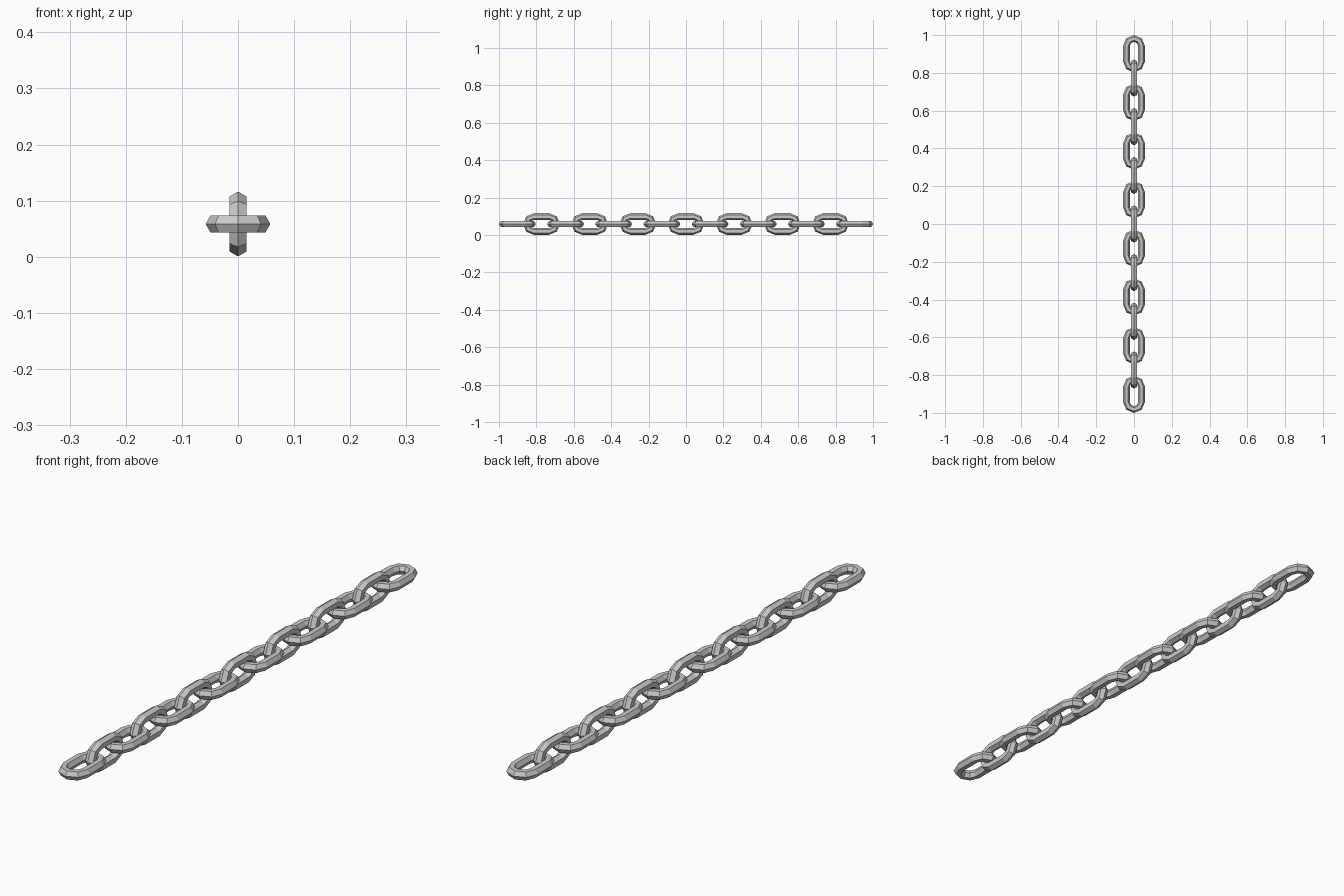
import bpy
import bmesh
from math import sin, cos, pi

if "Cube" in bpy.data.objects:
    bpy.data.objects.remove(bpy.data.objects["Cube"])

BAR = 0.018        # bar radius (six-sided section)
BEND = 0.0397      # centreline radius of the rounded ends
LENGTH = 0.197     # outer length of one link
COUNT = 15
PITCH = (2 - LENGTH) / (COUNT - 1)
HEIGHT = 0.0585    # height of the chain axis
STRAIGHT = LENGTH / 2 - BEND - BAR


def link_mesh():
    # sweep a hexagon round a stadium path, each end bent in four steps
    bm = bmesh.new()
    rings = []
    for end in (1, -1):
        for k in range(5):
            a = k * pi / 4 + (0 if end == 1 else pi)
            ring = []
            for s in range(6):
                b = s * pi / 3
                r = BEND + BAR * cos(b)
                ring.append(bm.verts.new((r * cos(a), r * sin(a) + end * STRAIGHT, BAR * sin(b))))
            rings.append(ring)
    for i, ring in enumerate(rings):
        nxt = rings[(i + 1) % len(rings)]
        for s in range(6):
            t = (s + 1) % 6
            bm.faces.new((ring[s], nxt[s], nxt[t], ring[t]))
    bmesh.ops.recalc_face_normals(bm, faces=bm.faces)
    mesh = bpy.data.meshes.new("chain_link")
    bm.to_mesh(mesh)
    bm.free()
    return mesh


# alternate flat and upright links along y
mesh = link_mesh()
for i in range(COUNT):
    kind = "upright_link" if i % 2 else "flat_link"
    link = bpy.data.objects.new(f"{kind}_{i + 1}", mesh)
    link.location = (0, (i - (COUNT - 1) / 2) * PITCH, HEIGHT)
    link.rotation_euler = (0, pi / 2 * (i % 2), 0)
    bpy.context.collection.objects.link(link)
